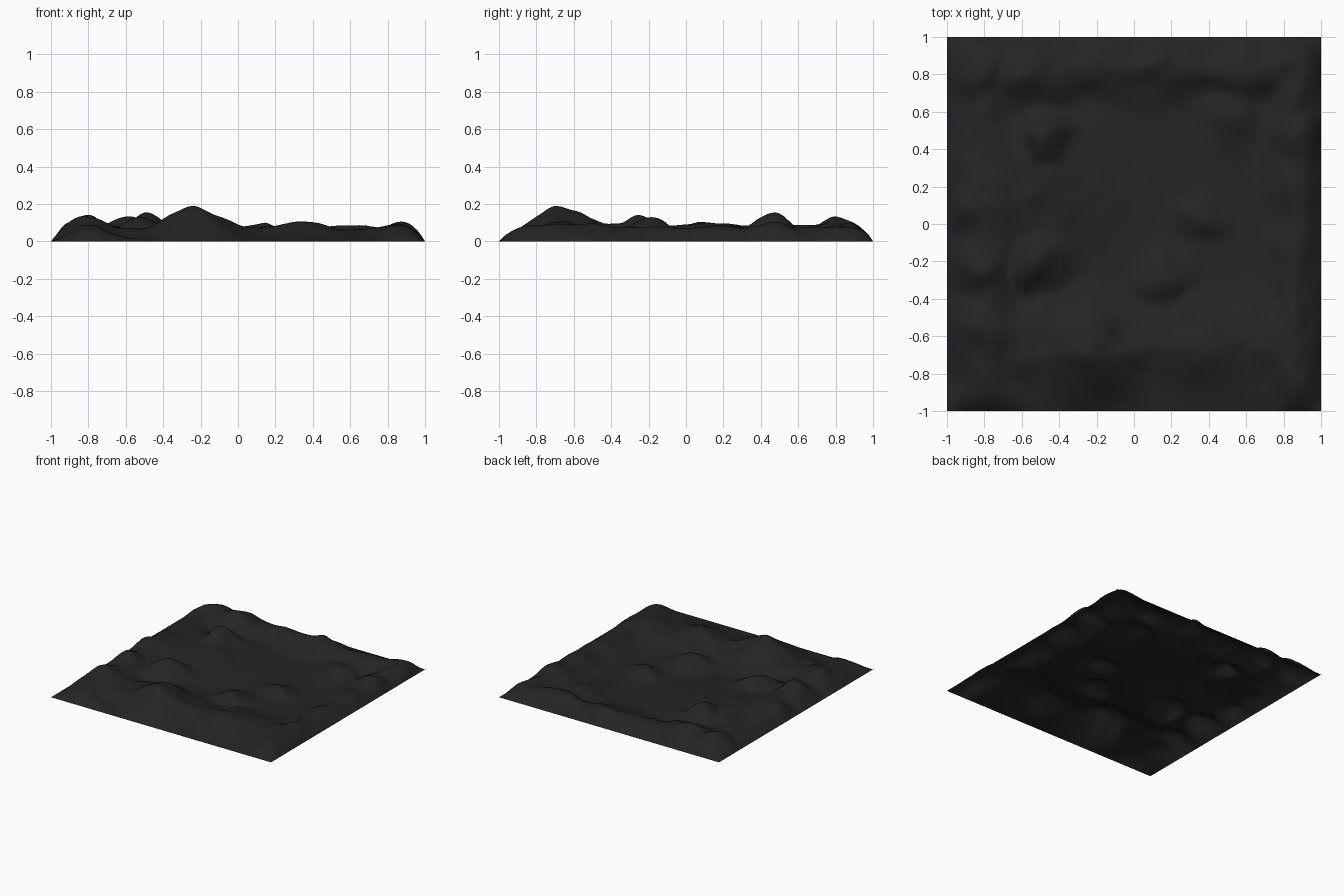
import bpy, bmesh, math
from mathutils import Vector, noise

if "Cube" in bpy.data.objects:
    bpy.data.objects.remove(bpy.data.objects["Cube"])

# Rim ridges along each side: inset from edge, half width, crest height
RIMS = {"left": (0.20, 0.18, 0.095), "right": (0.13, 0.13, 0.085),
        "front": (0.35, 0.22, 0.075), "back": (0.17, 0.14, 0.078)}

# Single hills: centre x, centre y, radius, height
HILLS = [
    (-0.24, -0.69, 0.25, 0.187),   # main hill
    (0.36, -0.66, 0.22, 0.108),
    (0.88, 0.48, 0.14, 0.108),
    (0.16, 0.90, 0.09, 0.105),
    (-0.55, 0.82, 0.20, 0.132),
    (-0.84, 0.78, 0.17, 0.128),
    (-0.84, -0.24, 0.14, 0.145),
    (-0.86, -0.56, 0.17, 0.13),
    (-0.88, 0.08, 0.15, 0.122),
    (-0.51, -0.19, 0.16, 0.127),
    (-0.47, 0.46, 0.15, 0.143),
    (-0.58, 0.25, 0.42, 0.085),    # left upland
    (0.16, -0.29, 0.14, 0.08),
    (0.35, 0.03, 0.09, 0.06),
    (0.52, 0.58, 0.15, 0.055),
]
N = 96


def wobble(x, y, scale, seed):
    return noise.noise(Vector((x * scale, y * scale, seed)))


def height(x, y):
    # edge distances and softly falling borders, lowest at the corners
    edge = {"left": 1 + x, "right": 1 - x, "front": 1 + y, "back": 1 - y}
    fall = 1.0
    for side, soft in (("left", 0.05), ("right", 0.04), ("front", 0.075), ("back", 0.05)):
        fall *= 1 - math.exp(-edge[side] / soft)
    # bent coordinates give the hills irregular outlines
    bx = x + 0.05 * wobble(x, y, 5, 1.7)
    by = y + 0.05 * wobble(x, y, 5, 8.2)
    # soft maximum of rims and hills
    shift = bx - x + by - y
    along = 1 + 0.25 * wobble(x, y, 4, 5.1)
    parts = [h * along * math.exp(-((edge[s] + shift - inset) / w) ** 2)
             for s, (inset, w, h) in RIMS.items()]
    parts += [h * math.exp(-((bx - cx) ** 2 + (by - cy) ** 2) / r ** 2)
              for cx, cy, r, h in HILLS]
    z = sum(p ** 6 for p in parts) ** (1 / 6)
    return max(0.0, z * fall * (1 + 0.12 * wobble(x, y, 9, 0.3)))


# Terrain sheet
bm = bmesh.new()
bmesh.ops.create_grid(bm, x_segments=N, y_segments=N, size=1.0)
for v in bm.verts:
    v.co.z = height(v.co.x, v.co.y)
for f in bm.faces:
    f.smooth = True
mesh = bpy.data.meshes.new("terrain")
bm.to_mesh(mesh)
bm.free()
terrain = bpy.data.objects.new("terrain", mesh)
bpy.context.collection.objects.link(terrain)

# Dark rock colour
mat = bpy.data.materials.new("dark_rock")
mat.diffuse_color = (0.018, 0.018, 0.018, 1)
mat.use_nodes = True
mat.node_tree.nodes["Principled BSDF"].inputs["Base Color"].default_value = mat.diffuse_color
mesh.materials.append(mat)
